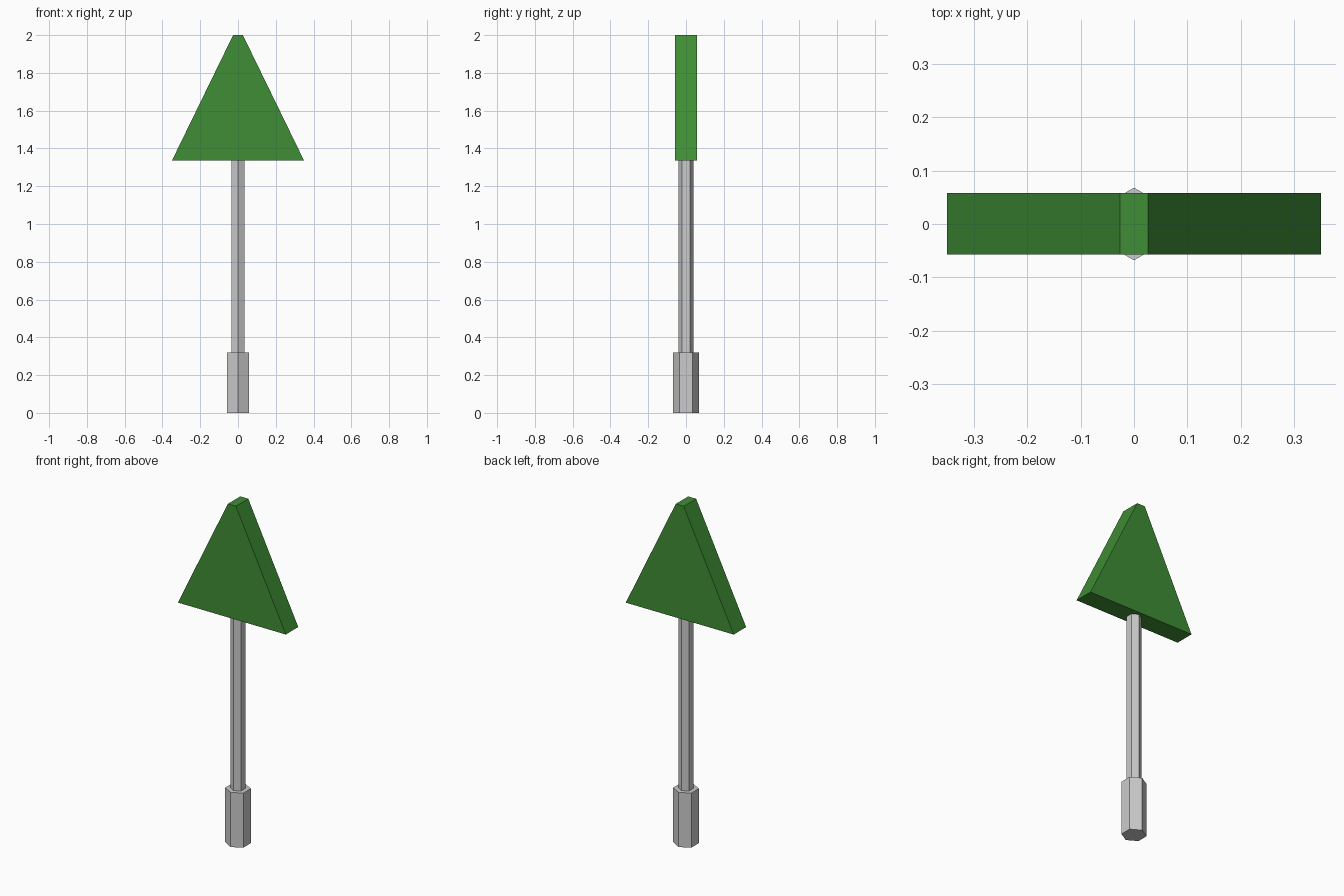
import bpy
import bmesh

cube = bpy.data.objects.get("Cube")
if cube:
    bpy.data.objects.remove(cube, do_unlink=True)


def hex_post(name, radius, bottom, top):
    """Six-sided upright post with corners toward the front and back."""
    bpy.ops.mesh.primitive_cylinder_add(
        vertices=6, radius=radius, depth=top - bottom,
        location=(0, 0, (bottom + top) / 2))
    bpy.context.object.name = name


def extruded_panel(name, outline, front, back, material):
    """Flat panel from an x-z outline, thickened along y."""
    bm = bmesh.new()
    face = bm.faces.new([bm.verts.new((x, front, z)) for x, z in outline])
    extruded = bmesh.ops.extrude_face_region(bm, geom=[face])["geom"]
    moved = [v for v in extruded if isinstance(v, bmesh.types.BMVert)]
    bmesh.ops.translate(bm, verts=moved, vec=(0, back - front, 0))
    bmesh.ops.recalc_face_normals(bm, faces=bm.faces)
    mesh = bpy.data.meshes.new(name)
    bm.to_mesh(mesh)
    bm.free()
    mesh.materials.append(material)
    bpy.context.collection.objects.link(bpy.data.objects.new(name, mesh))


# Green paint
green = bpy.data.materials.new("green")
green.use_nodes = True
color = (0.05, 0.27, 0.035, 1)
green.diffuse_color = color
green.node_tree.nodes["Principled BSDF"].inputs["Base Color"].default_value = color

# Thick handle and thin shaft
hex_post("base", 0.068, 0, 0.32)
hex_post("shaft", 0.04, 0.32, 1.335)

# Triangular head with a clipped tip
bottom, top = 1.335, 2.0
half_base, half_tip = 0.35, 0.026
extruded_panel("head", [(-half_base, bottom), (half_base, bottom),
                        (half_tip, top), (-half_tip, top)],
               -0.057, 0.058, green)
